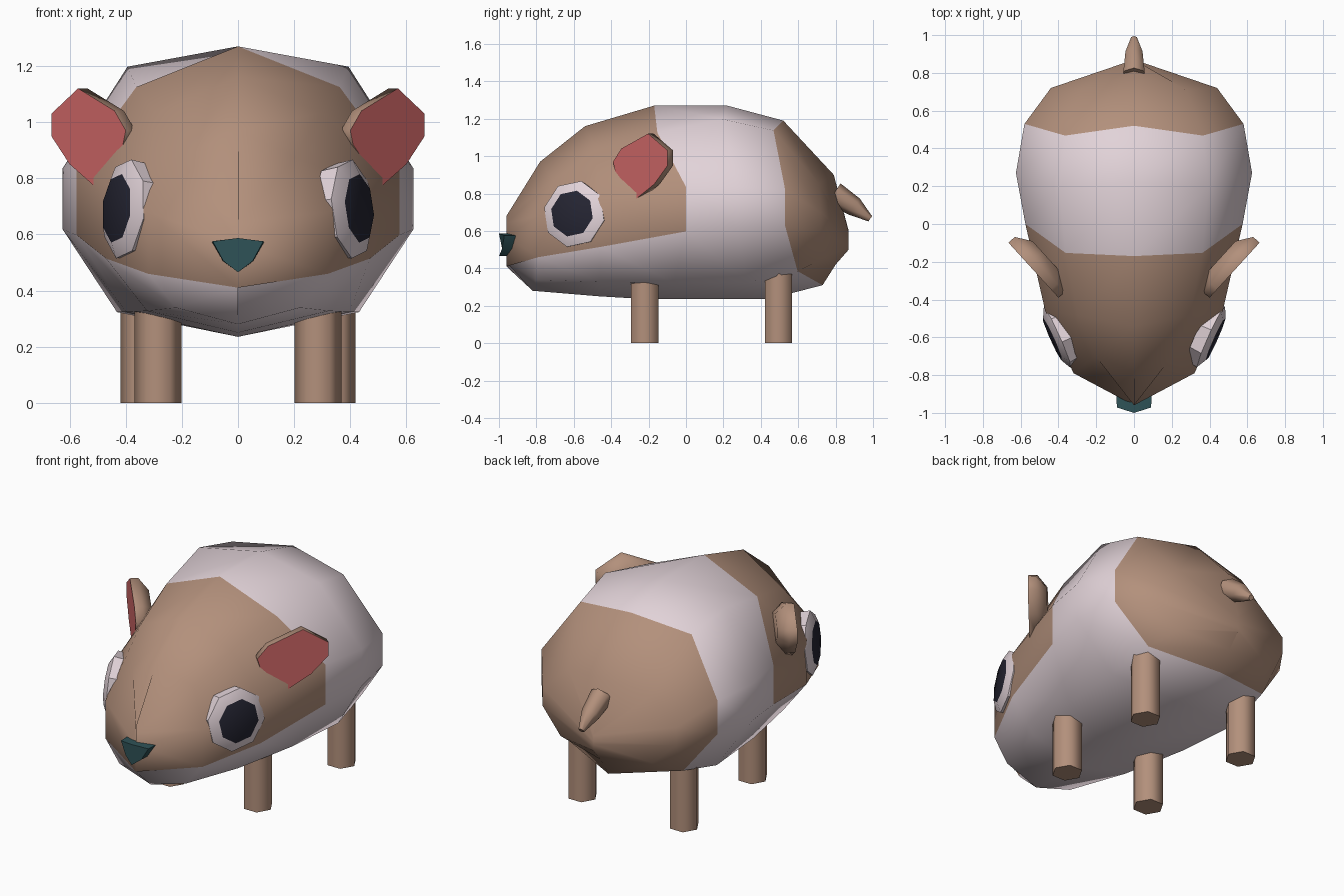
import bpy
import bmesh
from math import sin, cos, tau, radians
from mathutils import Vector

cube = bpy.data.objects.get("Cube")
if cube:
    bpy.data.objects.remove(cube, do_unlink=True)


def material(name, rgb):
    mat = bpy.data.materials.new(name)
    mat.use_nodes = True
    mat.diffuse_color = (*rgb, 1)
    mat.node_tree.nodes["Principled BSDF"].inputs["Base Color"].default_value = (*rgb, 1)
    return mat


BROWN = material("brown fur", (0.45, 0.28, 0.20))
WHITE = material("pale fur", (0.76, 0.65, 0.69))
PINK = material("ear pink", (0.64, 0.14, 0.14))
DARK = material("pupil dark", (0.018, 0.018, 0.032))
TEAL = material("nose teal", (0.028, 0.085, 0.095))


def loft(name, rings, mats, rule=None, caps=(0, 0), smooth=60):
    """Skin closed rings; rule(ring, segment) picks a material, caps gives
    the end materials (None leaves that end open)."""
    bm = bmesh.new()
    rows = [[bm.verts.new(p) for p in ring] for ring in rings]
    n = len(rows[0])
    for j, (a, b) in enumerate(zip(rows, rows[1:])):
        for k in range(n):
            m = (k + 1) % n
            face = bm.faces.new((a[k], a[m], b[m], b[k]))
            face.material_index = rule(j, k) if rule else 0
    for row, cap in zip((rows[0], rows[-1]), caps):
        if cap is not None:
            bm.faces.new(row).material_index = cap
    bmesh.ops.remove_doubles(bm, verts=bm.verts, dist=0.008)
    bmesh.ops.recalc_face_normals(bm, faces=bm.faces)
    mesh = bpy.data.meshes.new(name)
    bm.to_mesh(mesh)
    bm.free()
    for mat in mats:
        mesh.materials.append(mat)
    obj = bpy.data.objects.new(name, mesh)
    bpy.context.collection.objects.link(obj)
    bpy.ops.object.select_all(action='DESELECT')
    obj.select_set(True)
    bpy.context.view_layer.objects.active = obj
    bpy.ops.object.shade_smooth_by_angle(angle=radians(smooth))
    return obj


def disc(centre, normal, radius, sides, turn=0.0):
    """Regular polygon facing along normal."""
    side = normal.cross(Vector((0, 0, 1)))
    side = side.normalized() if side.length > 0.01 else Vector((1, 0, 0))
    up = side.cross(normal).normalized()
    angles = [tau * (i + turn) / sides for i in range(sides)]
    return [centre + radius * (side * cos(a) + up * sin(a)) for a in angles]


# Body: ten-sided sections from snout to rump
# top y, side y, belly y, half width, top z, belly z, shoulder and cheek heights
STATIONS = [
    (-0.96, -0.96, -0.96, 0.00, 0.68, 0.41, 0.86, 0.00),
    (-0.78, -0.79, -0.82, 0.32, 0.97, 0.28, 0.86, 0.26),
    (-0.54, -0.46, -0.46, 0.47, 1.16, 0.25, 0.86, 0.29),
    (-0.17, 0.00, -0.20, 0.575, 1.27, 0.235, 0.86, 0.35),
    (0.22, 0.27, 0.44, 0.625, 1.27, 0.235, 0.93, 0.37),
    (0.52, 0.53, 0.73, 0.58, 1.19, 0.31, 0.94, 0.36),
    (0.79, 0.72, 0.80, 0.44, 0.90, 0.42, 0.90, 0.36),
    (0.87, 0.87, 0.87, 0.00, 0.60, 0.50, 0.90, 0.37),
]


def section(top, side, belly, w, high, low, shoulder, cheek):
    lean = 0.9 if w else 1.0
    outline = [(0, top, 1), (0.63, top * lean, shoulder), (1, side, 0.58),
               (1, side, cheek), (0.69, (2 * side + belly) / 3, 0.085), (0, belly, 0)]
    half = [Vector((w * x, y, low + (high - low) * z)) for x, y, z in outline]
    return half + [Vector((-p.x, p.y, p.z)) for p in half[4:0:-1]]


def fur(j, k):
    face_mask = j < 3 and (k < 3 or k > 6)
    return 0 if face_mask or j > 4 else 1


loft("body", [section(*s) for s in STATIONS], [BROWN, WHITE], fur,
     caps=(None, None), smooth=85)

# Ear outline across x and z; its plane swings back as it goes outward
EAR = [(0.40, 0.97), (0.44, 1.04), (0.57, 1.12), (0.665, 1.03),
       (0.665, 0.95), (0.60, 0.85), (0.51, 0.77), (0.41, 0.92)]

for s, label in ((1, "left"), (-1, "right")):
    # Eye: pale bevelled rim with a dark front
    normal = Vector((s * 0.91, -0.41, 0.08)).normalized()
    centre = Vector((s * 0.40, -0.595, 0.69))
    rings = [disc(centre + normal * d, normal, r, 8, t)
             for d, r, t in ((-0.06, 0.17, 0.25), (0.008, 0.18, 0.25), (0.036, 0.125, 0.25))]
    loft(label + "_eye", rings, [WHITE, DARK], caps=(0, 1), smooth=30)

    # Ear: pink front, rounded brown back
    front = [Vector((s * x, 1.1 * x - 0.83, z)) for x, z in EAR]
    middle = sum(front, Vector()) / len(front)
    back = Vector((s * -0.75, 0.66, 0))
    rings = [[middle + (p - middle) * scale + back * d for p in front]
             for scale, d in ((1, 0), (1.0, 0.045), (0.6, 0.10))]
    loft(label + "_ear", rings, [BROWN, PINK], caps=(1, 0), smooth=62)

    # Legs: six-sided posts
    for part, x, y in (("front", 0.285, -0.22), ("rear", 0.335, 0.495)):
        rings = [disc(Vector((s * x, y, z)), Vector((0, 0, 1)), 0.084, 6)
                 for z in (0, 0.42)]
        loft(f"{label}_{part}_leg", rings, [BROWN], smooth=62)

# Nose: small wedge that comes to a point in the middle
NOSE = [(-0.095, 0.575), (0, 0.587), (0.095, 0.575), (0.055, 0.505), (0, 0.465), (-0.055, 0.505)]
nose_rings = [[Vector((x * size, y + abs(x) * 0.3, z)) for x, z in NOSE]
              for y, size in ((-0.92, 1), (-1.0, 0.95))]
loft("nose", nose_rings, [TEAL], smooth=50)

# Tail: stubby taper pointing back and down
aim = Vector((0, 0.22, -0.15)).normalized()
tail_rings = [disc(Vector((0, y, z)), aim, r, 6, 0.5)
              for y, z, r in ((0.79, 0.80, 0.065), (0.90, 0.73, 0.052), (0.985, 0.665, 0.017))]
loft("tail", tail_rings, [BROWN], smooth=62)
